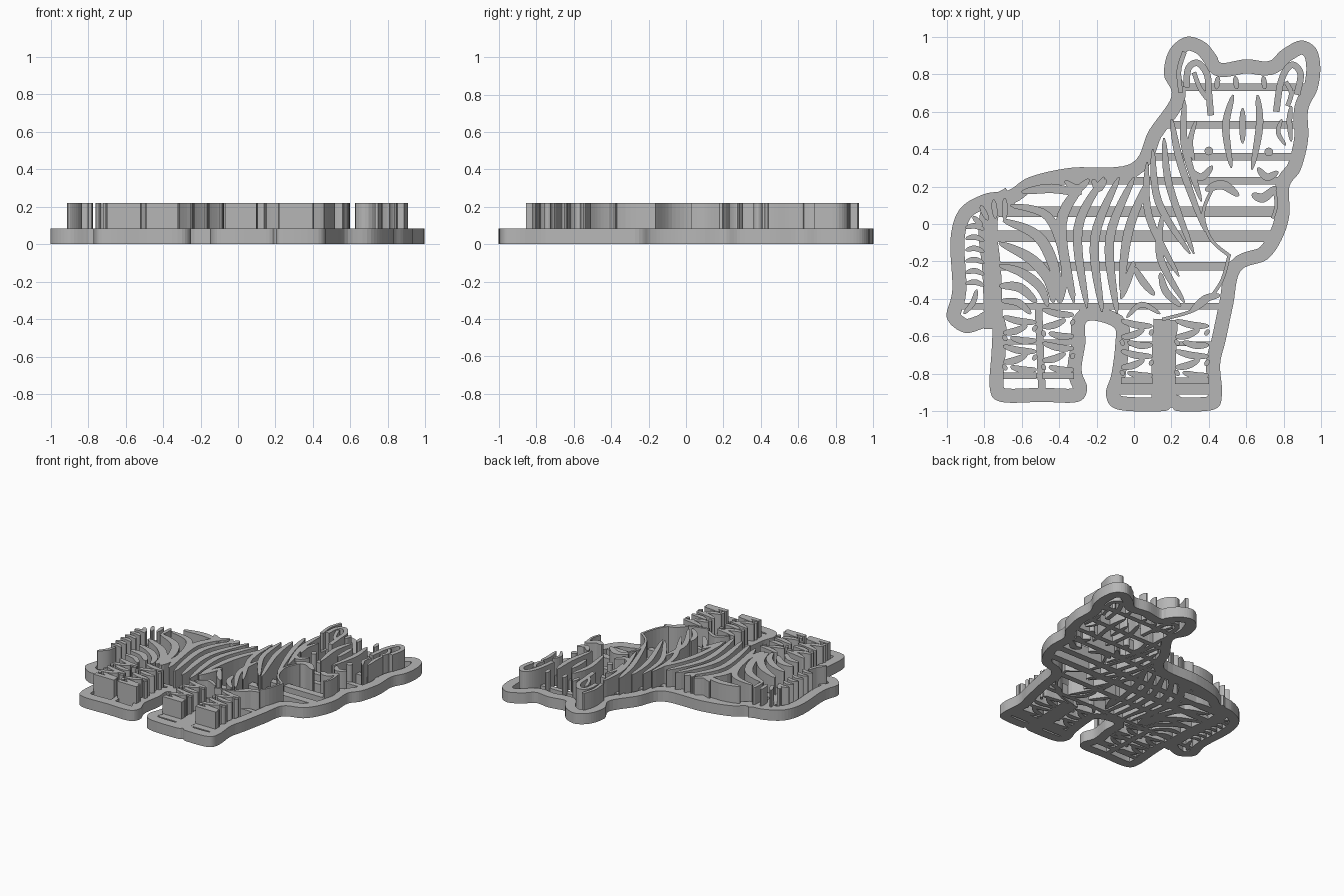
import bpy, bmesh, math
from mathutils import Vector

if "Cube" in bpy.data.objects:
    bpy.data.objects.remove(bpy.data.objects["Cube"], do_unlink=True)

BASE, TOP = 0.085, 0.22
SCALE = 0.01                      # paths are drawn in hundredths

grey = bpy.data.materials.new("plain grey")
grey.use_nodes = True
grey.diffuse_color = (0.47, 0.47, 0.47, 1)
grey.node_tree.nodes["Principled BSDF"].inputs["Base Color"].default_value = grey.diffuse_color


def smooth_path(points, closed=False, steps=6):
    """Rounded curve through a few control points."""
    pts = [Vector(p) * SCALE for p in points]
    n = len(pts)
    pick = (lambda i: pts[i % n]) if closed else (lambda i: pts[max(0, min(n - 1, i))])
    out = []
    for i in range(n if closed else n - 1):
        a, b, c, d = (pick(i + k) for k in (-1, 0, 1, 2))
        for s in range(steps):
            t = s / steps
            out.append(0.5 * (2 * b + (c - a) * t + (2 * a - 5 * b + 4 * c - d) * t * t
                              + (3 * b - a - 3 * c + d) * t ** 3))
    if not closed:
        out.append(pts[-1])
    return out


def ribbon(bm, points, width, height, taper=True, closed=False, inward=False):
    """Upright strip along a path; inward keeps the path as its outer edge."""
    path = smooth_path(points, closed)
    n = len(path)
    rows = []
    for i, p in enumerate(path):
        before = path[i - 1] if closed or i else p
        after = path[(i + 1) % n] if closed or i < n - 1 else p
        d = (after - before).normalized()
        side = Vector((d.y, -d.x))
        w = width * SCALE
        if taper:
            w *= 0.2 + 0.8 * math.sin(math.pi * i / (n - 1)) ** 0.6
        left, right = (p, p + side * w) if inward else (p - side * w / 2, p + side * w / 2)
        rows.append([bm.verts.new((q.x, q.y, z)) for q, z in
                     ((left, 0), (right, 0), (right, height), (left, height))])
    for i in range(n if closed else n - 1):
        a, b = rows[i], rows[(i + 1) % n]
        for k in range(4):
            m = (k + 1) % 4
            bm.faces.new((a[k], a[m], b[m], b[k]))
    if not closed:
        bm.faces.new(rows[0])
        bm.faces.new(rows[-1][::-1])


def part(name, strips, height=TOP, **options):
    """One object made of (width, points...) strips."""
    bm = bmesh.new()
    for width, *points in strips:
        ribbon(bm, points, width, height, **options)
    bmesh.ops.recalc_face_normals(bm, faces=bm.faces)
    mesh = bpy.data.meshes.new(name)
    bm.to_mesh(mesh)
    bm.free()
    mesh.materials.append(grey)
    obj = bpy.data.objects.new(name, mesh)
    bpy.context.collection.objects.link(obj)
    return obj


# Outer frame, clockwise from the right ear
head = [(28, 100), (38, 97), (44, 90), (47, 86), (60, 88), (72, 87), (79, 93), (89, 98),
        (97, 94), (99.5, 84), (98, 72), (93, 61), (93, 45), (89, 29), (83, 20), (83, 5),
        (79, -8), (71, -19), (57, -25)]
front_legs = [(53, -43), (49, -62), (46, -75), (47, -91), (43, -99), (24, -100), (20, -98),
              (15, -100), (-9, -99), (-15, -91), (-12, -80), (-10, -64), (-11, -55)]
hind_legs = [(-25, -52), (-26, -64), (-28, -78), (-25, -88), (-30, -95), (-49, -95),
             (-71, -95), (-77, -88), (-76, -67), (-76, -54)]
tail = [(-81, -56), (-91, -58), (-100, -50), (-97, -35), (-98, -8), (-93, 8), (-80, 16)]
back = [(-67, 18), (-56, 25), (-34, 30), (-2, 32), (8, 50), (20, 68), (16, 80), (19, 93)]
part("outer_frame", [(7.5, *head, *front_legs, *hind_legs, *tail, *back)], BASE,
     taper=False, closed=True, inward=True)

# Flat webs of the base: tail divider, leg dividers
part("base_webs", [
    (10, (-66, 15), (-76, 8), (-78, -5), (-76, -25), (-75, -56)),
    (4, (-51, -45), (-50, -70), (-49, -92)),
    (13, (17, -51), (16, -70), (16, -97)),
], BASE, taper=False)

# Support bars: height, left end, right end, width
bars = [(73, 20, 94, 4), (53, 17, 90, 4), (36, 5, 88, 4), (23, -50, 82, 4),
        (6.5, -72, 80, 5.5), (-6.5, -76, 77, 6), (-22.5, -75, 57, 4.5), (-44, -95, 50, 3.5),
        (-63, -74, -29, 2.5), (-81, -74, -29, 2.5), (-64, -8, 46, 2.5), (-88, -10, 44, 6)]
part("support_bars", [(w, (a, y), (b, y)) for y, a, b, w in bars], BASE - 0.002, taper=False)

# Ears and brow
part("ear_ridges", [
    (2.5, (27, 92), (24, 82), (25, 70)),
    (3.5, (28, 73), (29, 83), (34, 86), (39, 80), (40, 70), (41, 58)),
    (2.5, (32, 81), (35, 73), (39, 67)),
    (3.5, (76, 60), (78, 74), (81, 82), (85, 85), (89, 80), (87, 69)),
    (2.5, (81, 76), (84, 70), (82, 63)),
], taper=False)
part("brow_stripes", [(3, (x, 79), (x + lean, 72)) for x, lean in ((45, -1), (54, 1), (69, 1))])

# Face
part("forehead_stripes", [
    (4, (53, 69), (49, 52), (52, 30)),
    (3.5, (58, 62), (58, 43)),
    (4, (66, 69), (67, 52), (63, 29)),
    (3, (84, 63), (83, 55), (84, 44)),
    (2.5, (79, 56), (77, 49), (81, 42)),
])
part("muzzle_stripes", [
    (4, (30, 29), (36, 25), (42, 31)),
    (4, (66, 30), (71, 25), (77, 28)),
    (5, (38, 18), (47, 21), (56, 15)),
    (5, (63, 16), (69, 14), (76, 20)),
])
part("muzzle_outline", [
    (1.8, (42, 19), (37, 6), (41, -8), (51, -17)),
    (1.8, (75, 18), (76, 10), (74, 3)),
    (1.8, (51, -16), (46, -32), (34, -45), (15, -51)),
], taper=False)
for name, place in (("right_eye", (0.4, 0.39)), ("left_eye", (0.72, 0.385))):
    bpy.ops.mesh.primitive_cylinder_add(vertices=16, radius=0.023, depth=TOP,
                                        location=(*place, TOP / 2))
    eye = bpy.context.object
    eye.name = name
    eye.data.materials.append(grey)

# Neck and chest
part("neck_stripes", [
    (4, (27, 66), (27, 42), (36, 12)),
    (4, (20, 56), (25, 32), (38, -4)),
    (4, (16, 46), (19, 20), (32, -16)),
    (4, (10, 40), (13, 12), (30, -16)),
    (4, (7, 33), (8, 4), (24, -28)),
    (4, (15, 5), (14, -18), (27, -42)),
    (3, (33, 55), (30, 44), (32, 34)),
])
part("chest_stripes", [
    (4, (0, -20), (-3, -29), (-7, -40)),
    (4, (0, -23), (5, -31), (11, -38)),
    (4, (14, -26), (17, -36), (25, -44)),
    (3, (-4, -50), (4, -43), (14, -48)),
    (4, (30, -47), (38, -40), (46, -38)),
])

# Barrel
part("barrel_stripes", [
    (5, (8, 24), (-3, -4), (-7, -36)),
    (5, (0, 25), (-13, -8), (-9, -48)),
    (5, (-8, 25), (-21, -8), (-17, -47)),
    (5, (-16, 25), (-30, -3), (-25, -45)),
    (6, (-26, 23), (-39, 0), (-32, -42)),
    (4, (-37, 23), (-30, 19), (-24, 24)),
    (4, (-22, 24), (-19, 19), (-15, 24)),
])

# Rump
part("rump_stripes", [
    (5, (-60, 17), (-44, 19), (-28, 16)),
    (5, (-66, 10), (-46, 4), (-37, -20), (-39, -42)),
    (6, (-70, 2), (-52, -6), (-43, -22), (-40, -42)),
    (6, (-72, -10), (-56, -18), (-46, -29), (-43, -42)),
    (5, (-72, -22), (-60, -26), (-50, -34), (-46, -44)),
    (5, (-72, -33), (-61, -34), (-52, -42)),
    (4, (-71, -41), (-62, -42), (-55, -48)),
])

# Tail
tail_stripes = [(3, (-90, y), (-85, y + 1), (-80, y - 1)) for y in range(-32, 0, 6)]
tail_stripes += [(3, (-86, 4), (-81, -1)), (3, (-82, 10), (-78, 2)), (3, (-75, 13), (-74, 3)),
                 (3, (-69, 14), (-69, 2)), (3, (-91, -48), (-86, -42), (-84, -35))]
part("tail_stripes", tail_stripes)


# Legs: bent stripes stacked down each leg, closed by a hoof ridge
def leg(name, left, right, high, low, hoof):
    middle = (left + right) / 2
    strips = []
    count = 6
    for i in range(count):
        y = high + (low - high) * i / (count - 1)
        lean = (1.5, -2, 0.8)[i % 3]
        start, end = ((left, right), (left, middle + 4), (middle - 5, right))[i % 3]
        strips.append((3.8, (start, y + lean), ((start + end) / 2, y - 1), (end, y - lean)))
        if i % 3:
            rest = (right, middle + 7) if i % 3 == 1 else (left, middle - 7)
            strips.append((2.5, (rest[0], y + 2), (rest[1], y - 1)))
    part(name + "_stripes", strips)
    part(name + "_hoof_ridge", [(3.5, (left, hoof), (right, hoof))], taper=False)


leg("right_hind_leg", -70, -52, -51, -77, -81)
leg("left_hind_leg", -49, -32, -47, -77, -81)
leg("right_front_leg", -7, 10, -53, -80, -83.7)
leg("left_front_leg", 22, 40, -53, -80, -83.7)
